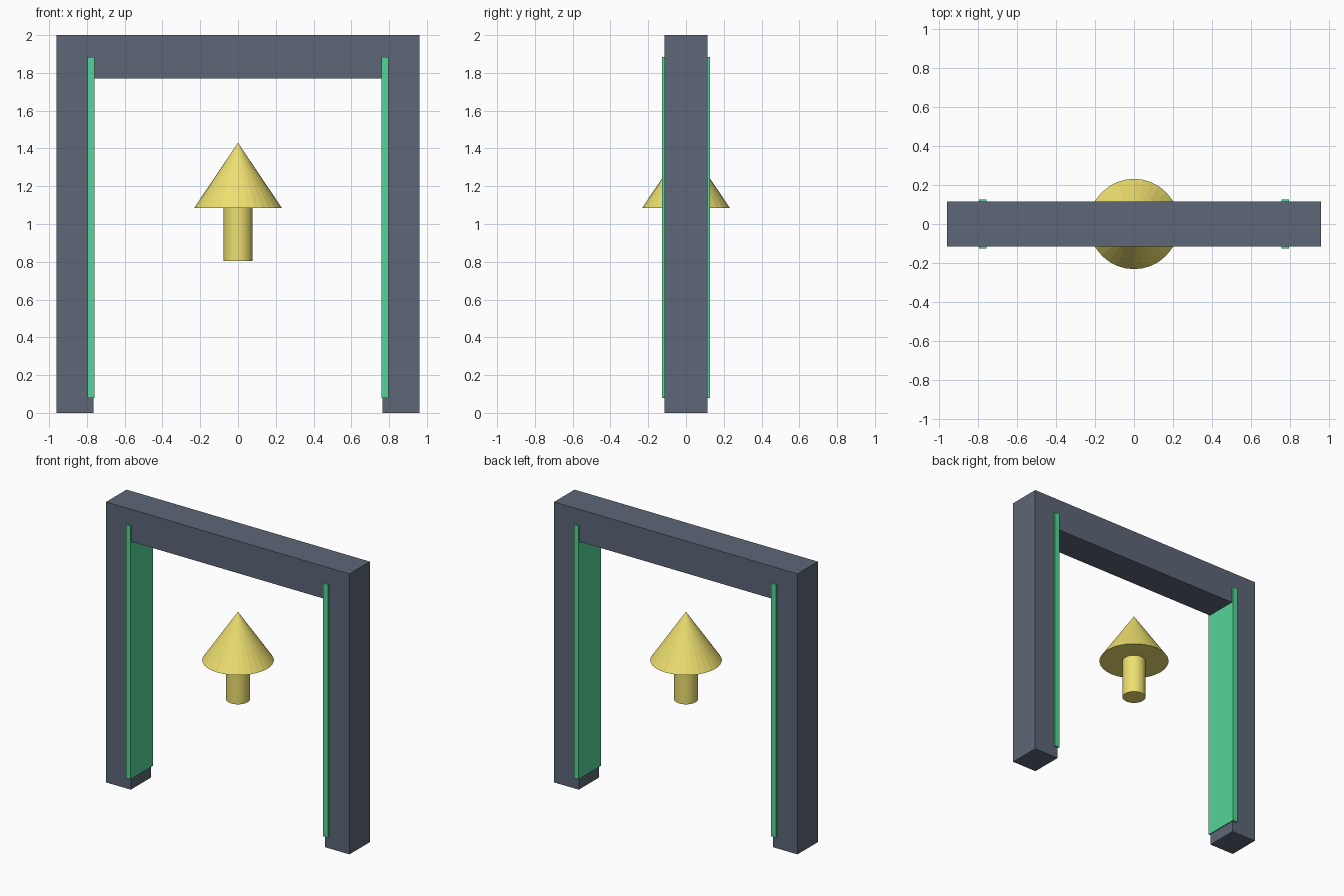
import bpy
import bmesh

if "Cube" in bpy.data.objects:
    bpy.data.objects.remove(bpy.data.objects["Cube"])


def material(name, rgb):
    mat = bpy.data.materials.new(name)
    mat.diffuse_color = (*rgb, 1)
    mat.use_nodes = True
    mat.node_tree.nodes["Principled BSDF"].inputs["Base Color"].default_value = mat.diffuse_color
    return mat


SLATE = material("slate", (0.11, 0.135, 0.185))
GREEN = material("green", (0.09, 0.66, 0.31))
YELLOW = material("yellow", (0.85, 0.74, 0.16))


def extrude_profile(name, points, half_depth, mat):
    """Extrude an outline in the xz plane along y."""
    bm = bmesh.new()
    face = bm.faces.new([bm.verts.new((x, -half_depth, z)) for x, z in points])
    result = bmesh.ops.extrude_face_region(bm, geom=[face], use_keep_orig=True)
    moved = [v for v in result["geom"] if isinstance(v, bmesh.types.BMVert)]
    bmesh.ops.translate(bm, verts=moved, vec=(0, 2 * half_depth, 0))
    bmesh.ops.recalc_face_normals(bm, faces=bm.faces)
    mesh = bpy.data.meshes.new(name)
    bm.to_mesh(mesh)
    bm.free()
    mesh.materials.append(mat)
    obj = bpy.data.objects.new(name, mesh)
    bpy.context.collection.objects.link(obj)
    return obj


def turned(name, r_bottom, r_top, z0, z1, mat):
    bpy.ops.mesh.primitive_cone_add(vertices=32, radius1=r_bottom, radius2=r_top,
                                    depth=z1 - z0, location=(0, 0, (z0 + z1) / 2))
    obj = bpy.context.object
    obj.name = name
    obj.data.materials.append(mat)


# Gate: two posts and a lintel in one outline
OUT, IN, TOP, UNDER = 0.96, 0.765, 2.0, 1.77
extrude_profile("gate_frame", [(-OUT, 0), (-IN, 0), (-IN, UNDER), (IN, UNDER),
                               (IN, 0), (OUT, 0), (OUT, TOP), (-OUT, TOP)],
                0.115, SLATE)

# Glowing strips lining the inner side of each post
for side, label in ((-1, "left"), (1, "right")):
    a, b = side * 0.797, side * 0.759
    extrude_profile(label + "_strip", [(a, 0.08), (b, 0.08), (b, 1.885), (a, 1.885)],
                    0.126, GREEN)

# Floating arrow pointing up
turned("arrow_shaft", 0.077, 0.077, 0.805, 1.085, YELLOW)
turned("arrow_head", 0.232, 0, 1.085, 1.43, YELLOW)
